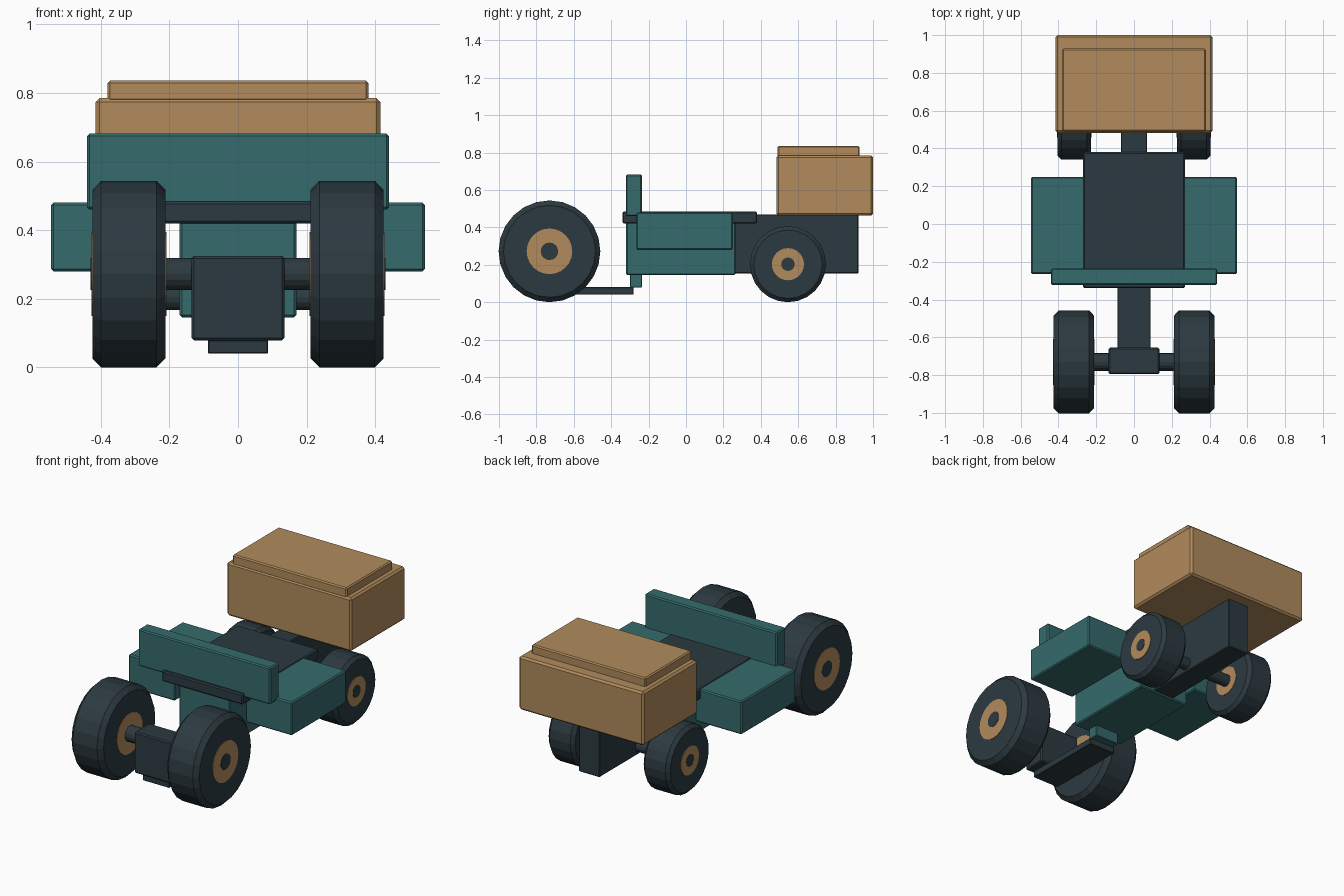
import bpy
import bmesh
from math import radians
from mathutils import Matrix

if "Cube" in bpy.data.objects:
    bpy.data.objects.remove(bpy.data.objects["Cube"])


def make_mat(name, rgb):
    m = bpy.data.materials.new(name)
    m.diffuse_color = (*rgb, 1.0)
    m.use_nodes = True
    m.node_tree.nodes["Principled BSDF"].inputs["Base Color"].default_value = m.diffuse_color
    return m


TEAL = make_mat("teal", (0.036, 0.145, 0.150))
TAN = make_mat("tan", (0.440, 0.258, 0.107))
DARK = make_mat("dark_slate", (0.025, 0.042, 0.052))


def add_object(name, bm, mat):
    mesh = bpy.data.meshes.new(name)
    bm.to_mesh(mesh)
    bm.free()
    mesh.materials.append(mat)
    ob = bpy.data.objects.new(name, mesh)
    bpy.context.collection.objects.link(ob)
    return ob


def box(name, x, y, z, mat, bevel=0.007):
    """Chamfered box from (min, max) pairs."""
    bm = bmesh.new()
    bmesh.ops.create_cube(bm, size=1.0)
    for v in bm.verts:
        for i, (lo, hi) in enumerate((x, y, z)):
            v.co[i] = hi if v.co[i] > 0 else lo
    bmesh.ops.bevel(bm, geom=bm.edges[:], offset=bevel, segments=1,
                    affect='EDGES', profile=0.5)
    return add_object(name, bm, mat)


def disc(name, x, y, z, r, mat, bevel=0.0, sides=24):
    """Cylinder lying along x, with optional chamfered rims."""
    bm = bmesh.new()
    bmesh.ops.create_cone(bm, cap_ends=True, segments=sides, radius1=r,
                          radius2=r, depth=x[1] - x[0])
    if bevel:
        rims = [e for e in bm.edges if abs(e.verts[0].co.z - e.verts[1].co.z) < 1e-5]
        bmesh.ops.bevel(bm, geom=rims, offset=bevel, segments=1,
                        affect='EDGES', profile=0.5)
    place = Matrix.Translation((sum(x) / 2, y, z)) @ Matrix.Rotation(radians(90), 4, 'Y')
    bmesh.ops.transform(bm, matrix=place, verts=bm.verts[:])
    return add_object(name, bm, mat)


# Centre body, deck and front shield
box("body", (-0.17, 0.17), (-0.32, 0.265), (0.145, 0.45), TEAL)
box("deck", (-0.27, 0.27), (-0.34, 0.38), (0.42, 0.484), DARK)
box("front_shield", (-0.44, 0.44), (-0.322, -0.235), (0.46, 0.682), TEAL)

# Side boxes
for side, s in (("left", -1), ("right", 1)):
    box(side + "_side_box", tuple(sorted((s * 0.235, s * 0.545))),
        (-0.265, 0.25), (0.28, 0.48), TEAL)

# Front steering block, tow plate and its mount
box("front_gearbox", (-0.135, 0.135), (-0.795, -0.655), (0.078, 0.325), DARK)
box("tow_plate", (-0.088, 0.088), (-0.78, -0.28), (0.04, 0.08), DARK, 0.003)
box("plate_mount", (-0.08, 0.08), (-0.30, -0.235), (0.078, 0.16), TEAL, 0.004)

# Rear spine and cargo crate
box("rear_spine", (-0.07, 0.07), (0.25, 0.922), (0.153, 0.47), DARK, 0.005)
box("crate", (-0.415, 0.415), (0.483, 1.0), (0.463, 0.785), TAN, 0.011)
box("crate_lid", (-0.38, 0.38), (0.49, 0.928), (0.775, 0.836), TAN)

# Wheels with through hubs and axles: y, radius, inner x, outer x, hub, axle
for end, y, r, xi, xo, hub, axle in (
        ("front", -0.73, 0.272, 0.212, 0.425, 0.122, 0.047),
        ("rear", 0.545, 0.203, 0.228, 0.405, 0.086, 0.036)):
    for side, s in (("left", -1), ("right", 1)):
        disc(f"{end}_{side}_tyre", tuple(sorted((s * xi, s * xo))), y, r, r,
             DARK, 0.026 if end == "front" else 0.02)
        disc(f"{end}_{side}_hub",
             tuple(sorted((s * (xi - 0.003), s * (xo + 0.003)))), y, r, hub, TAN)
    disc(f"{end}_axle", (-xo - 0.005, xo + 0.005), y, r, axle, DARK, sides=16)
